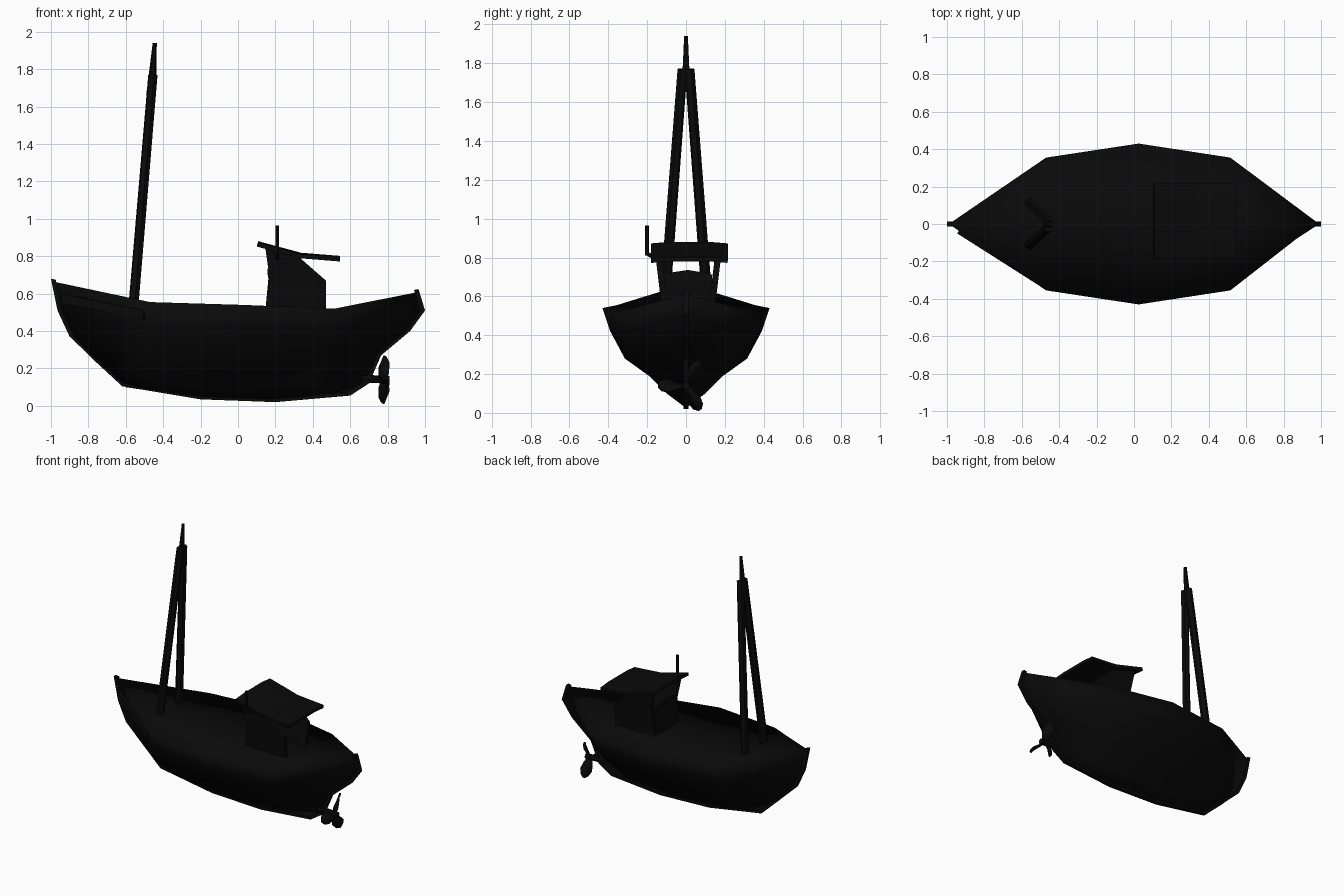
import bpy, bmesh, math
from mathutils import Vector, Matrix

if "Cube" in bpy.data.objects:
    bpy.data.objects.remove(bpy.data.objects["Cube"], do_unlink=True)

black = bpy.data.materials.new("soft black")
black.use_nodes = True
colour = (0.003, 0.003, 0.003, 1)
black.diffuse_color = colour
black.node_tree.nodes["Principled BSDF"].inputs["Base Color"].default_value = colour


def make(name, verts, faces, thick=0, smooth=False):
    """Mesh object from points and faces, optionally thickened and smooth shaded."""
    mesh = bpy.data.meshes.new(name)
    mesh.from_pydata([tuple(v) for v in verts], [], faces)
    bm = bmesh.new()
    bm.from_mesh(mesh)
    bmesh.ops.remove_doubles(bm, verts=bm.verts, dist=0.0005)
    bmesh.ops.recalc_face_normals(bm, faces=bm.faces)
    for face in bm.faces:
        face.smooth = smooth
    bm.to_mesh(mesh)
    bm.free()
    mesh.materials.append(black)
    obj = bpy.data.objects.new(name, mesh)
    bpy.context.collection.objects.link(obj)
    if thick:
        mod = obj.modifiers.new("thickness", "SOLIDIFY")
        mod.thickness = thick
        mod.offset = 0
    return obj


def grid(name, rows, thick=0, smooth=False):
    """Skin a list of equally long rows of points."""
    n = len(rows[0])
    faces = [(r * n + i, r * n + i + 1, (r + 1) * n + i + 1, (r + 1) * n + i)
             for r in range(len(rows) - 1) for i in range(n - 1)]
    return make(name, [p for row in rows for p in row], faces, thick, smooth)


def prism(name, outline, y0, y1, lean=0):
    """Extrude an x-z outline from y0 to y1, leaning sideways with height."""
    n = len(outline)
    verts = [(x, y + lean * z, z) for y in (y0, y1) for x, z in outline]
    faces = [tuple(range(n)), tuple(range(n, 2 * n))]
    faces += [(i, (i + 1) % n, n + (i + 1) % n, n + i) for i in range(n)]
    return make(name, verts, faces)


def pole(name, a, b, r0, r1, sides=6):
    """Tapered pole between two points."""
    a, b = Vector(a), Vector(b)
    bm = bmesh.new()
    turn = (b - a).to_track_quat("Z", "Y").to_matrix().to_4x4()
    bmesh.ops.create_cone(bm, cap_ends=True, segments=sides, radius1=r0, radius2=r1,
                          depth=(b - a).length,
                          matrix=Matrix.Translation((a + b) / 2) @ turn)
    mesh = bpy.data.meshes.new(name)
    bm.to_mesh(mesh)
    bm.free()
    mesh.materials.append(black)
    obj = bpy.data.objects.new(name, mesh)
    bpy.context.collection.objects.link(obj)
    return obj


# Hull and deck in one skin: deck centreline, sheer, planking levels, keel
levels = [
    [(-.99, 0, .665), (-.47, 0, .54), (.02, 0, .52), (.51, 0, .508), (.97, 0, .61)],
    [(-.99, 0, .665), (-.47, .355, .555), (.025, .43, .54), (.515, .355, .52), (.97, 0, .61)],
    [(-.96, 0, .51), (-.49, .31, .42), (.02, .39, .42), (.5, .32, .41), (.99, 0, .51)],
    [(-.895, 0, .37), (-.53, .22, .28), (.02, .315, .28), (.48, .25, .29), (.915, 0, .4)],
    [(-.76, 0, .235), (-.55, .1, .18), (.01, .19, .19), (.47, .13, .2), (.765, 0, .27)],
    [(-.63, 0, .115), (-.4, .05, .1), (0, .1, .1), (.4, .06, .1), (.7, 0, .125)],
    [(-.6, 0, .1), (-.2, 0, .04), (.2, 0, .025), (.4, 0, .04), (.6, 0, .06)],
]
mirrored = [[(x, -y, z) for x, y, z in row] for row in levels]
grid("hull", levels + mirrored[-2::-1], smooth=True)

# Stem, keel and sternpost as one narrow band
spine = [(-1, .68), (-.965, .51), (-.9, .37), (-.62, .105), (-.2, .035), (.2, .02),
         (.6, .055), (.7, .12), (.765, .27), (.92, .4), (1, .51), (.965, .625)]
inner = [(x * .975, z + (.45 - z) * .05) for x, z in spine]
for x in (0, -1):
    inner[x] = (spine[x][0] * .975, spine[x][1] - .005)
prism("keel", spine + inner[::-1], -.014, .014)

# Board along the right side of the bow
grid("bow_board", [[(-.94, -.042, z + .575), (-.5, -.322, z + .485)] for z in (-.025, .025)], .02)

# Cabin side walls, raked aft and splayed outwards
wall = [(.14, .47), (.17, .68), (.145, .85), (.31, .81), (.47, .67), (.47, .47)]
for side, label in ((1, "left"), (-1, "right")):
    inside, outside = sorted((.012 + side * .04, .012 + side * .072))
    prism("cabin_wall_" + label, wall, inside, outside, side * .12)

# Low wall below the open cabin window
grid("cabin_front", [[(.15, y, .47), (.17, y, .68), (.165, y, z)]
                     for y, z in ((-.12, .71), (-.09, .72), (.01, .735), (.1, .72), (.135, .71))], .015)

# Bent roof with a slight crown
grid("cabin_roof", [[(x, y, z + crown) for x, z in ((.105, .862), (.335, .8), (.545, .783))]
                    for y, crown in ((-.18, 0), (-.08, .008), (.12, .008), (.215, 0))], .022)

# Exhaust pipe beside the roof
pole("pipe_foot", (.21, -.15, .79), (.21, -.2, .82), .01, .01)
pole("pipe", (.21, -.2, .81), (.21, -.2, .965), .01, .01)

# Two-legged mast and its top pole
for side, label in ((1, "left"), (-1, "right")):
    pole("mast_leg_" + label, (-.562, side * .115, .5), (-.455, side * .018, 1.77), .028, .026)
pole("mast_top", (-.465, 0, 1.66), (-.445, 0, 1.94), .026, .011)

# Propeller with three twisted blades
hub = Vector((.78, 0, .14))
pole("propeller_shaft", (.66, 0, .145), (.81, 0, .14), .022, .02, 8)
blade = [(0, .016, 70), (.04, .03, 58), (.09, .042, 40), (.125, .03, 25), (.145, .008, 15)]
for i in range(3):
    turn = Matrix.Rotation(math.radians(60 + 120 * i), 3, "X")
    rows = []
    for r, w, pitch in blade:
        a = math.radians(pitch)
        rows.append([hub + turn @ Vector((s * w * math.sin(a), r, s * w * math.cos(a)))
                     for s in (-1, 1)])
    grid("propeller_blade_%d" % (i + 1), rows, .008, True)
